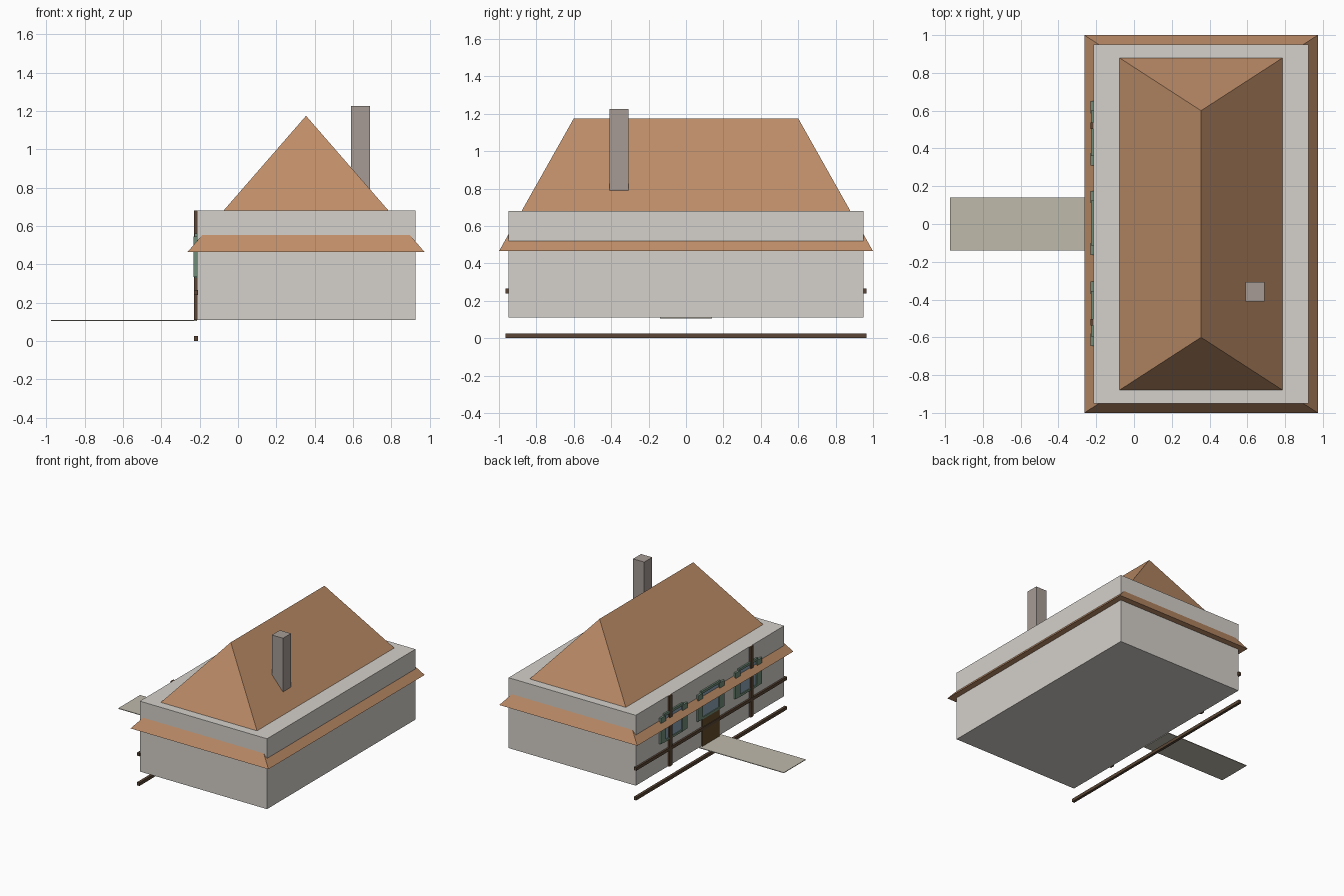
import bpy, bmesh

if "Cube" in bpy.data.objects:
    bpy.data.objects.remove(bpy.data.objects["Cube"])


def material(name, rgb):
    m = bpy.data.materials.new(name)
    m.diffuse_color = (*rgb, 1)
    m.use_nodes = True
    m.node_tree.nodes["Principled BSDF"].inputs["Base Color"].default_value = m.diffuse_color
    return m


PLASTER = material("plaster", (0.66, 0.63, 0.59))
TILE = material("roof_tile", (0.52, 0.27, 0.14))
STONE = material("chimney_stone", (0.38, 0.33, 0.30))
PAVING = material("paving", (0.52, 0.49, 0.41))
TIMBER = material("timber", (0.10, 0.06, 0.035))
DOOR = material("door_wood", (0.13, 0.075, 0.025))
GREEN = material("shutter_green", (0.16, 0.26, 0.19))
GLASS = material("window_glass", (0.25, 0.36, 0.45))


def finish(name, bm, mat):
    bmesh.ops.recalc_face_normals(bm, faces=bm.faces)
    me = bpy.data.meshes.new(name)
    bm.to_mesh(me)
    bm.free()
    me.materials.append(mat)
    ob = bpy.data.objects.new(name, me)
    bpy.context.collection.objects.link(ob)
    return ob


def box(name, x, y, z, mat):
    """Box from (min, max) ranges on each axis."""
    bm = bmesh.new()
    bmesh.ops.create_cube(bm, size=1)
    for v in bm.verts:
        v.co = [r[0] if c < 0 else r[1] for c, r in zip(v.co, (x, y, z))]
    return finish(name, bm, mat)


WALL_X = -0.215          # plane of the decorated wall

# House body
box("walls", (WALL_X, 0.925), (-0.95, 0.95), (0.11, 0.68), PLASTER)

# Hipped roof: its eaves poke out through the walls
bm = bmesh.new()
base = [bm.verts.new(p) for p in
        ((-0.263, -1, 0.465), (0.973, -1, 0.465), (0.973, 1, 0.465), (-0.263, 1, 0.465))]
r0, r1 = (bm.verts.new((0.355, y, 1.175)) for y in (-0.6, 0.6))
a, b, c, d = base
for f in ((a, b, c, d), (a, b, r0), (b, c, r1, r0), (c, d, r1), (d, a, r0, r1)):
    bm.faces.new(f)
finish("hip_roof", bm, TILE)

# Chimney
box("chimney", (0.59, 0.69), (-0.41, -0.308), (0.75, 1.225), STONE)

# Path to the door
box("path", (-0.975, WALL_X), (-0.14, 0.14), (0.105, 0.11), PAVING)

# Door
box("door", (-0.225, WALL_X), (-0.11, 0.11), (0.11, 0.335), DOOR)

# Horizontal timber beams
for i, z in enumerate((0.0, 0.24)):
    box(f"beam_{i}", (-0.23, -0.208), (-0.965, 0.965), (z, z + 0.025), TIMBER)

# Vertical timber posts
for i, y in enumerate((-0.52, 0.52)):
    box(f"post_{i}", (-0.229, -0.212), (y - 0.018, y + 0.018), (0.11, 0.68), TIMBER)

# Windows with shutters, lintel and sill
for i, y in enumerate((-0.475, 0.005, 0.48)):
    box(f"glass_{i}", (-0.222, WALL_X), (y - 0.11, y + 0.11), (0.345, 0.545), GLASS)
    for side in (-1, 1):
        ys = sorted((y + side * 0.105, y + side * 0.17))
        box(f"shutter_{i}_{side}", (-0.231, WALL_X), ys, (0.335, 0.545), GREEN)
    box(f"lintel_{i}", (-0.228, WALL_X), (y - 0.12, y + 0.12), (0.54, 0.56), GREEN)
    box(f"sill_{i}", (-0.228, WALL_X), (y - 0.12, y + 0.12), (0.33, 0.348), GREEN)
